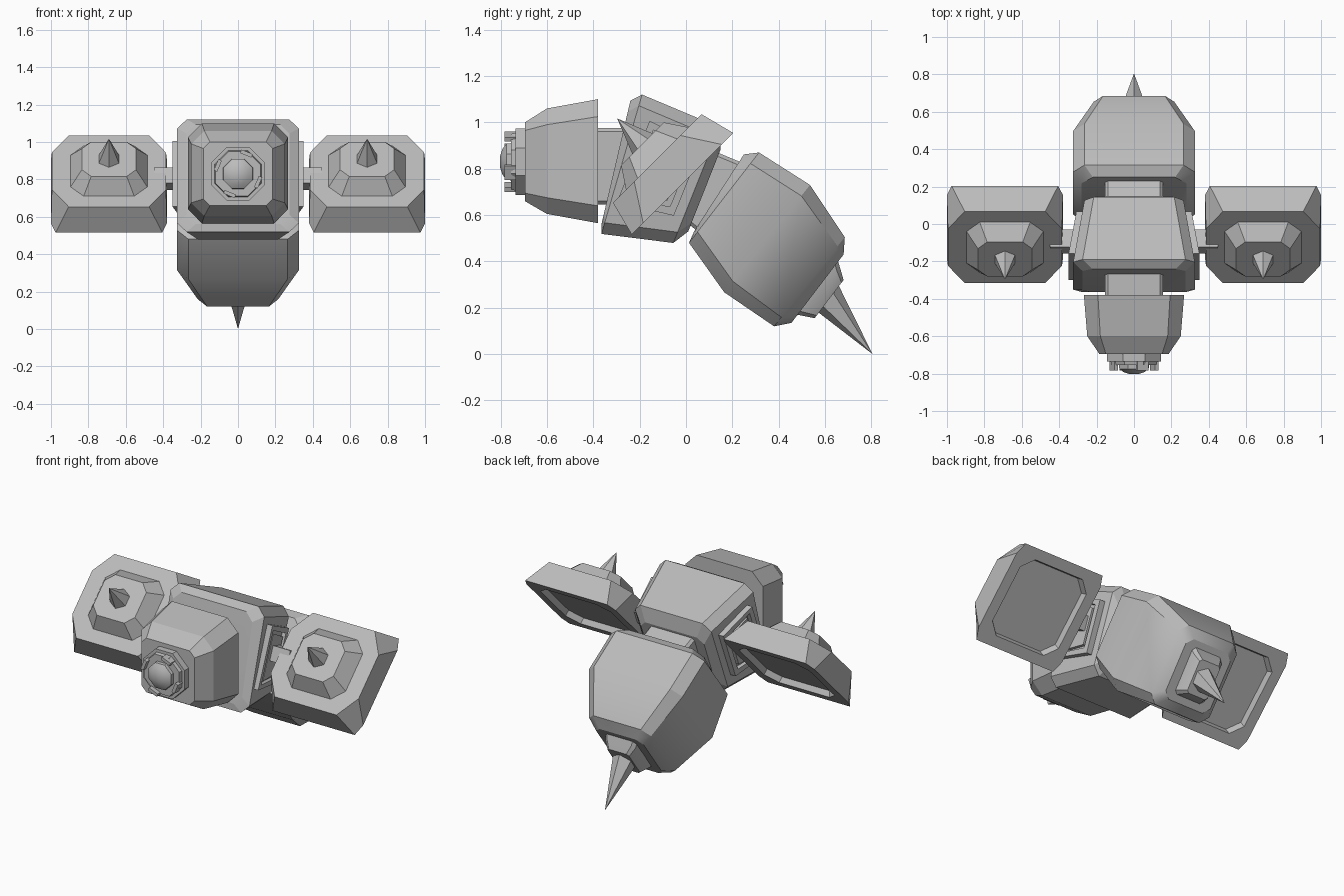
import bpy, bmesh, math
from mathutils import Vector, Matrix

if "Cube" in bpy.data.objects:
    bpy.data.objects.remove(bpy.data.objects["Cube"])

metal = bpy.data.materials.new("grey_metal")
metal.diffuse_color = (0.5, 0.5, 0.5, 1)
metal.use_nodes = True
metal.node_tree.nodes["Principled BSDF"].inputs["Base Color"].default_value = metal.diffuse_color


def finish(name, bm, angle=30):
    bmesh.ops.recalc_face_normals(bm, faces=bm.faces)
    me = bpy.data.meshes.new(name)
    bm.to_mesh(me)
    bm.free()
    me.materials.append(metal)
    ob = bpy.data.objects.new(name, me)
    bpy.context.collection.objects.link(ob)
    bpy.ops.object.select_all(action='DESELECT')
    ob.select_set(True)
    bpy.context.view_layer.objects.active = ob
    bpy.ops.object.shade_smooth_by_angle(angle=math.radians(angle))
    return ob


def loft(name, rings, angle=30):
    """Skin equal-length point rings and cap both ends."""
    bm = bmesh.new()
    rows = [[bm.verts.new(p) for p in r] for r in rings]
    n = len(rows[0])
    for a, b in zip(rows, rows[1:]):
        for i in range(n):
            j = (i + 1) % n
            bm.faces.new((a[i], a[j], b[j], b[i]))
    bm.faces.new(rows[0])
    bm.faces.new(rows[-1])
    return finish(name, bm, angle)


def section(top, bottom, w, cx, cv=None, x=0.0):
    """Chamfered rectangle spanning two (y, z) points, half-width w."""
    cv = cx if cv is None else cv
    t, b = Vector((0, *top)), Vector((0, *bottom))
    mid, h = (t + b) / 2, (t - b).length / 2
    up = (t - b).normalized()
    pts = [(w - cx, h), (w, h - cv), (w, cv - h), (w - cx, -h),
           (cx - w, -h), (-w, cv - h), (-w, h - cv), (cx - w, h)]
    return [mid + up * v + Vector((x + u, 0, 0)) for u, v in pts]


def cone(name, base, tip, r, sides):
    base, tip = Vector(base), Vector(tip)
    d = tip - base
    bm = bmesh.new()
    bmesh.ops.create_cone(bm, cap_ends=True, segments=sides, radius1=r, radius2=0, depth=d.length)
    rot = d.to_track_quat('Z', 'Y').to_matrix().to_4x4()
    bm.transform(Matrix.Translation((base + tip) / 2) @ rot)
    return finish(name, bm, 10)


# Head and neck
loft("head", [
    section((-.695, 1.0), (-.695, .66), .185, .035),
    section((-.6, 1.06), (-.6, .605), .25, .07),
    section((-.38, 1.10), (-.38, .565), .268, .075)], 15)
loft("neck", [section((y, .975), (y, .645), .155, .015) for y in (-.45, -.2)])

# Snout: stacked octagonal discs ending in a domed lens
def disc(y, r):
    return [Vector((r * math.cos(a), y, .83 + r * math.sin(a)))
            for a in [math.radians(22.5 + 45 * i) for i in range(8)]]

loft("snout_rings", [disc(y, r) for y, r in
     ((-.68, .155), (-.735, .155), (-.735, .135), (-.755, .13), (-.755, .085))])
loft("lens", [disc(y, r) for y, r in ((-.74, .088), (-.775, .085), (-.792, .06), (-.803, .025))], 40)
for k in range(4):
    bm = bmesh.new()
    bmesh.ops.create_cube(bm, size=1)
    a = math.radians(67.5 + 90 * k)
    bm.transform(Matrix.Translation((.117 * math.cos(a), -.755, .83 + .117 * math.sin(a)))
                 @ Matrix.Rotation(-a, 4, 'Y') @ Matrix.Diagonal((.02, .055, .065, 1)))
    finish("snout_prong", bm)

# Thorax, in a frame pitched nose-up: s runs backward, t runs upward
def tilt(s, t):
    return (-.1 + .927 * s + .375 * t, .8 - .375 * s + .927 * t)

loft("thorax", [
    section(tilt(-.24, .22), tilt(-.156, -.32), .275, .05),
    section(tilt(-.203, .263), tilt(-.14, -.36), .325, .05),
    section(tilt(.16, .258), tilt(.162, -.28), .265, .05),
    section(tilt(.2, .17), tilt(.203, -.21), .22, .04)], 10)

# Waist joining thorax and abdomen
loft("waist", [section((.1, .885), (0, .57), .155, .015),
               section((.28, .81), (.1, .49), .155, .015)])

# Abdomen
loft("abdomen", [
    section((.25, .862), (.035, .53), .28, .06),
    section((.315, .87), (.013, .48), .325, .06),
    section((.535, .73), (.165, .267), .325, .06),
    section((.685, .505), (.38, .12), .215, .05),
    section((.68, .43), (.455, .135), .165, .04)], 30)

# Stinger
loft("stinger_base", [section((.65, .42), (.46, .18), .11, .02),
                      section((.664, .375), (.48, .17), .105, .02),
                      section((.68, .32), (.555, .155), .075, .015)])
cone("stinger", (0, .6, .25), (0, .805, 0), .075, 6)


# Side pods: chamfered rim with a recessed back, raised tier and spike
def pod_section(h, v, w, cx, cv, x):
    y, z, k = -.015 - .707 * h, .735 + .707 * h, .707 * v
    return section((y + k, z + k), (y - k, z - k), w, cx, cv, x)

for side, label in ((-1, "left"), (1, "right")):
    x = side * .69
    loft(label + "_pod", [pod_section(*p, x) for p in (
        (.035, .235, .235, .07, .07),
        (0, .245, .245, .07, .07),
        (0, .31, .31, .025, .07),
        (.155, .27, .305, .09, .13),
        (.155, .19, .205, .07, .07),
        (.245, .13, .145, .05, .05))], 10)
    cone(label + "_spike", (x, -.188, .908), (x, -.297, 1.017), .062, 6)

    # Arm joining the pod to the thorax
    loft(label + "_arm", [[Vector((side * px, *tilt(s, t))) for s, t in
         ((-.045, -.04), (.055, -.04), (.055, .05), (-.045, .05))] for px in (.25, .45)])

    # Framed socket on the thorax flank
    rings = []
    for d, e in ((-.03, 0), (.035, 0), (.035, .03), (.01, .03), (.01, .05), (.03, .05)):
        rings.append([Vector((side * (.293 - .167 * s + d), *tilt(s, t))) for s, t in
                      ((-.13 + e, -.21 + e), (.12 - e, -.17 + e),
                       (.12 - e, .15 - e), (-.13 + e, .17 - e))])
    loft(label + "_socket", rings)
